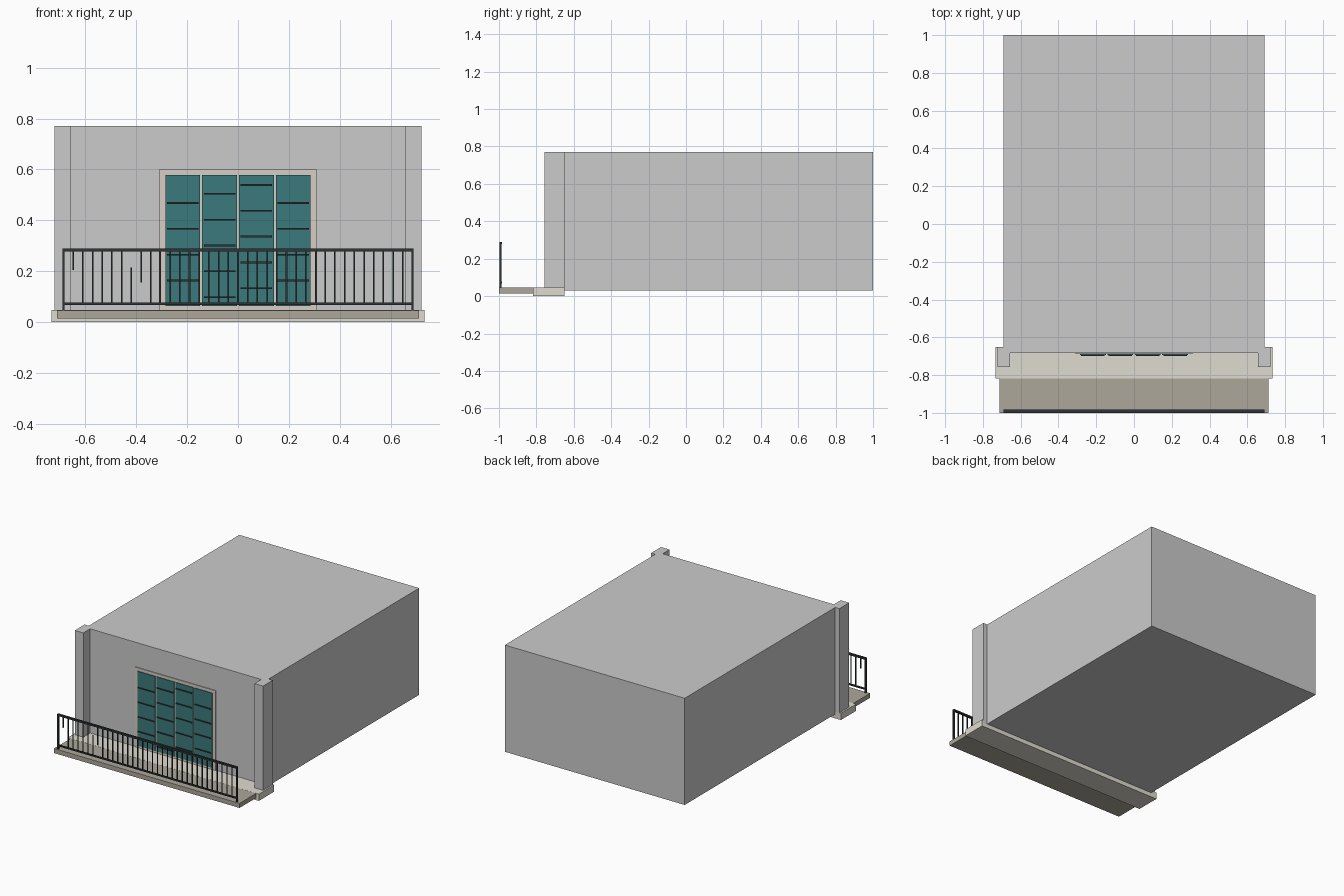
import bpy, bmesh

if "Cube" in bpy.data.objects:
    bpy.data.objects.remove(bpy.data.objects["Cube"])


def mat(name, rgb):
    m = bpy.data.materials.new(name)
    m.diffuse_color = (*rgb, 1)
    m.use_nodes = True
    m.node_tree.nodes["Principled BSDF"].inputs["Base Color"].default_value = m.diffuse_color
    return m


IRON = mat("iron", (0.028, 0.034, 0.034))
TEAL = mat("teal_paint", (0.044, 0.195, 0.205))
STONE = mat("light_stone", (0.74, 0.71, 0.63))
SLAB = mat("dark_stone", (0.42, 0.39, 0.33))
TRIM = mat("trim_stone", (0.68, 0.62, 0.56))


def finish(name, bm, material=None):
    bmesh.ops.recalc_face_normals(bm, faces=bm.faces)
    me = bpy.data.meshes.new(name)
    bm.to_mesh(me)
    bm.free()
    if material:
        me.materials.append(material)
    ob = bpy.data.objects.new(name, me)
    bpy.context.collection.objects.link(ob)
    return ob


def add_box(bm, x0, x1, y0, y1, z0, z1):
    vs = bmesh.ops.create_cube(bm, size=1)["verts"]
    for v in vs:
        v.co.x = x0 if v.co.x < 0 else x1
        v.co.y = y0 if v.co.y < 0 else y1
        v.co.z = z0 if v.co.z < 0 else z1


def boxes(name, items, material=None):
    bm = bmesh.new()
    for b in items:
        add_box(bm, *b)
    return finish(name, bm, material)


def prism(name, pts, z0, z1, material=None):
    bm = bmesh.new()
    f = bm.faces.new([bm.verts.new((x, y, z0)) for x, y in pts])
    top = bmesh.ops.extrude_face_region(bm, geom=[f])["geom"]
    bmesh.ops.translate(bm, vec=(0, 0, z1 - z0),
                        verts=[g for g in top if isinstance(g, bmesh.types.BMVert)])
    return finish(name, bm, material)


# Building block with front corner pilasters, as one mirrored plan outline
half = [(0.69, 1.0), (0.69, -0.65), (0.722, -0.65), (0.722, -0.757),
        (0.657, -0.757), (0.657, -0.682)]
prism("building_block", half + [(-x, y) for x, y in reversed(half)], 0.03, 0.77)

# Balcony: wall ledge and projecting slab
boxes("wall_ledge", [(-0.733, 0.733, -0.818, -0.65, 0.0, 0.047)], STONE)
boxes("balcony_slab", [(-0.712, 0.712, -1.0, -0.81, 0.015, 0.0465)], SLAB)

# Door surround
boxes("door_surround", [(-0.31, 0.31, -0.688, -0.675, 0.045, 0.6)], TRIM)

# Four door leaves, with iron slats staggered from leaf to leaf
STEP = 0.1015
leaves = [(-0.2175, 0.468, 4), (-0.0725, 0.504, 5), (0.0725, 0.539, 5), (0.2175, 0.468, 4)]
panels, slats = [], []
for cx, top, n in leaves:
    panels.append((cx - 0.068, cx + 0.068, -0.694, -0.68, 0.063, 0.579))
    for i in range(n):
        z = top - i * STEP
        slats.append((cx - 0.062, cx + 0.062, -0.700, -0.69, z - 0.0035, z + 0.0035))
boxes("door_leaves", panels, TEAL)
boxes("door_slats", slats, IRON)

# Railing: rails and end posts
R = 0.69
boxes("railing_frame", [
    (-R, R, -0.997, -0.983, 0.278, 0.29),
    (-R, R, -0.996, -0.985, 0.068, 0.077),
    (-R, -R + 0.009, -0.996, -0.986, 0.045, 0.28),
    (R - 0.009, R, -0.996, -0.986, 0.045, 0.28)], IRON)

# Balusters, a few of them broken short
broken = {1: (0.205, 0.28), 7: (0.07, 0.215), 8: (0.155, 0.28)}
bars = []
for i in range(1, 36):
    x = -R + 0.004 + i * (2 * R - 0.008) / 36
    z0, z1 = broken.get(i, (0.07, 0.28))
    bars.append((x - 0.003, x + 0.003, -0.994, -0.988, z0, z1))
boxes("balusters", bars, IRON)
